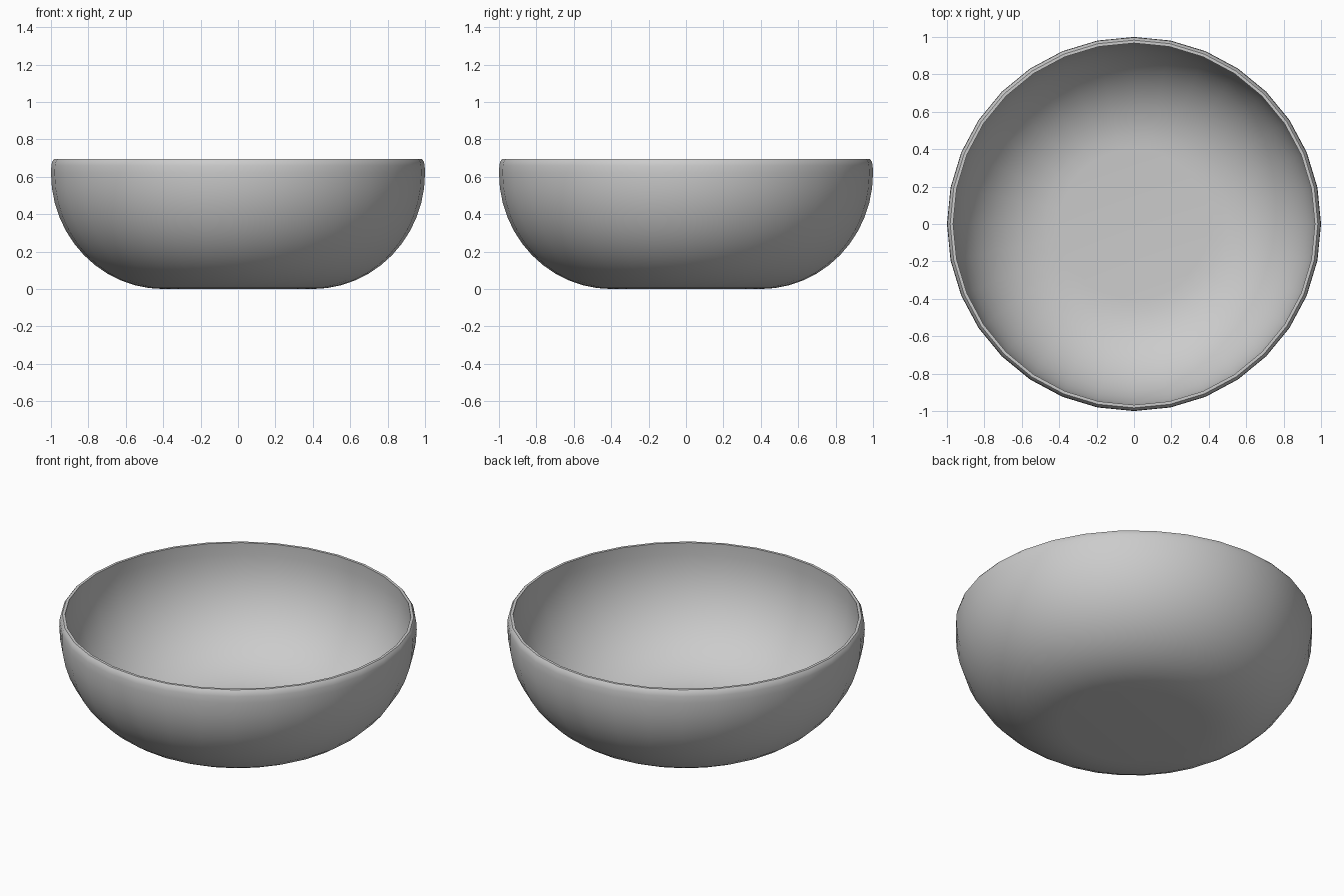
import bpy, bmesh
from math import sin, cos, pi, radians

if "Cube" in bpy.data.objects:
    bpy.data.objects.remove(bpy.data.objects["Cube"])

SIDES = 32
STEPS = 12


def wall_arc(wall):
    """Quarter-ellipse side wall from floor to widest point, inset by wall."""
    return [(0.40 + (0.60 - wall) * sin(a), 0.62 - (0.62 - wall) * cos(a))
            for a in (pi / 2 * i / STEPS for i in range(STEPS + 1))]


# Bowl cross-section: underside, outer wall, rounded rim, inner wall, floor
outer = [(0.0, 0.0)] + wall_arc(0.0)
rim = [(0.998, 0.66), (0.993, 0.682), (0.983, 0.695), (0.967, 0.695)]
inner = wall_arc(0.03)[::-1] + [(0.0, 0.03)]
profile = outer + rim + inner

# Bowl: spin the cross-section around the vertical axis
bm = bmesh.new()
verts = [bm.verts.new((r, 0, z)) for r, z in profile]
edges = [bm.edges.new(pair) for pair in zip(verts, verts[1:])]
bmesh.ops.spin(bm, geom=verts + edges, cent=(0, 0, 0), axis=(0, 0, 1),
               angle=2 * pi, steps=SIDES, use_merge=True)
bmesh.ops.remove_doubles(bm, verts=bm.verts, dist=0.0005)
bmesh.ops.recalc_face_normals(bm, faces=bm.faces)

mesh = bpy.data.meshes.new("bowl")
bm.to_mesh(mesh)
bm.free()
bowl = bpy.data.objects.new("bowl", mesh)
bpy.context.collection.objects.link(bowl)

bpy.context.view_layer.objects.active = bowl
bowl.select_set(True)
bpy.ops.object.shade_smooth_by_angle(angle=radians(35))
